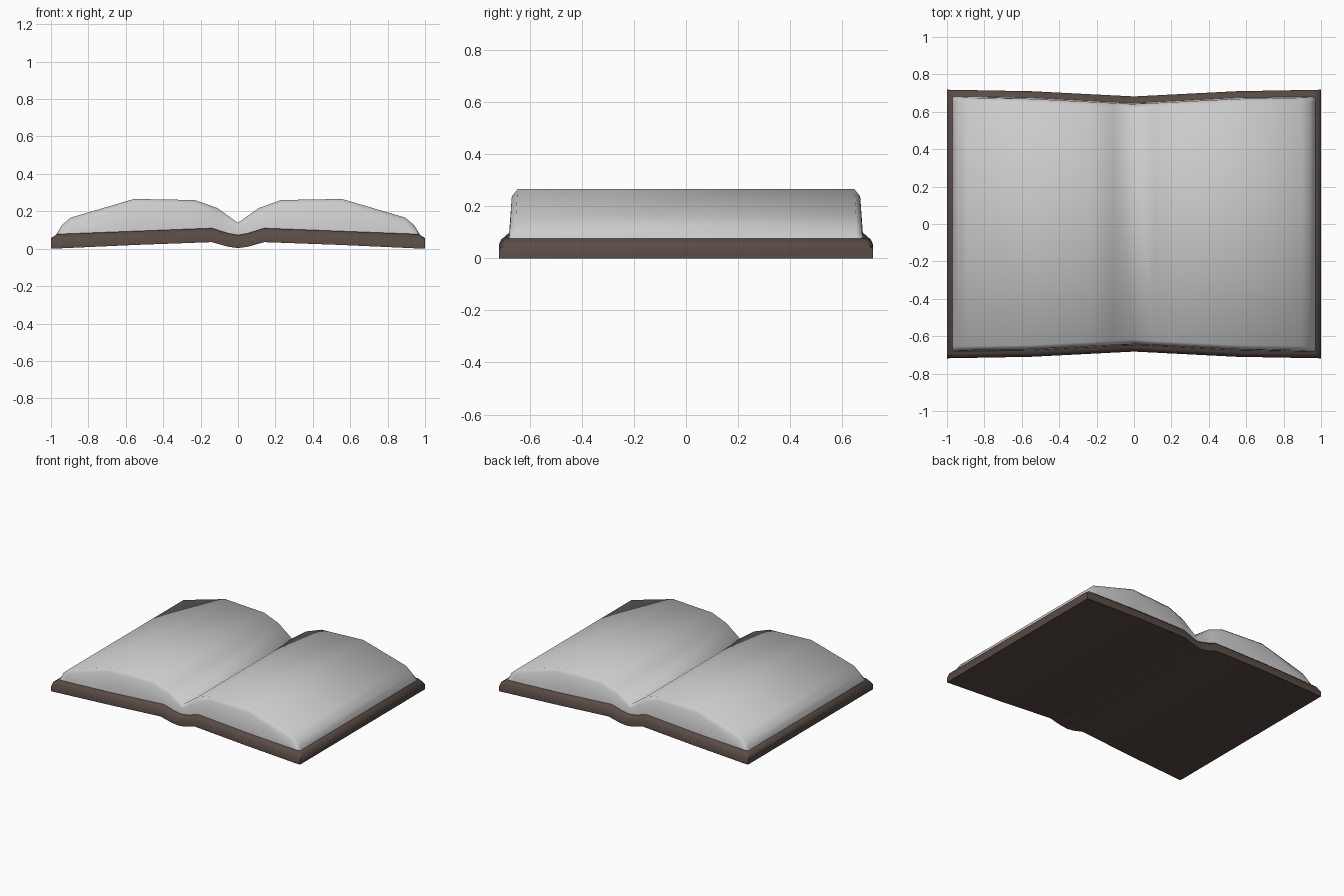
import bpy, bmesh, math

if "Cube" in bpy.data.objects:
    bpy.data.objects.remove(bpy.data.objects["Cube"])


def half_depth(x, outer):
    # ends pull inwards towards the gutter
    x = abs(x)
    pull = 0.008 * (1 - (x - 0.55) / 0.45) if x > 0.55 else 0.008 + 0.028 * (1 - x / 0.55)
    return outer - max(pull, 0)


def loft(name, stations, outer, inset, drop, taper):
    # stations: (x, bottom z, top z) for the right half, mirrored to the left
    full = [(-x, b, t) for x, b, t in reversed(stations) if x > 0] + stations
    bm = bmesh.new()
    rings = []
    for x, b, t in full:
        h = half_depth(x, outer)
        d = min(drop, (t - b) * 0.5)
        half = [(h, b), (h - taper, t - d), (h - taper - inset, t)]
        ring = half + [(-y, z) for y, z in reversed(half)]
        rings.append([bm.verts.new((x, y, z)) for y, z in ring])
    for r, s in zip(rings, rings[1:]):
        for i in range(6):
            j = (i + 1) % 6
            bm.faces.new((r[i], r[j], s[j], s[i]))
    bm.faces.new(rings[0])
    bm.faces.new(rings[-1])
    bmesh.ops.recalc_face_normals(bm, faces=bm.faces)
    mesh = bpy.data.meshes.new(name)
    bm.to_mesh(mesh)
    bm.free()
    obj = bpy.data.objects.new(name, mesh)
    bpy.context.collection.objects.link(obj)
    bpy.ops.object.select_all(action='DESELECT')
    obj.select_set(True)
    bpy.context.view_layer.objects.active = obj
    bpy.ops.object.shade_smooth_by_angle(angle=math.radians(60))
    return obj


# Cover boards with the dipped spine
cover = loft("cover", [
    (0, 0.003, 0.073), (0.055, 0.011, 0.083), (0.14, 0.035, 0.11),
    (0.55, 0.02, 0.094), (0.967, 0.001, 0.078), (1.0, 0.0, 0.057),
], outer=0.718, inset=0.025, drop=0.022, taper=0.0)
leather = bpy.data.materials.new("brown_cover")
leather.diffuse_color = (0.10, 0.07, 0.06, 1)
leather.use_nodes = True
leather.node_tree.nodes["Principled BSDF"].inputs["Base Color"].default_value = leather.diffuse_color
cover.data.materials.append(leather)

# Open page block, two swells meeting in the gutter
loft("pages", [
    (0, 0.068, 0.138), (0.11, 0.09, 0.217), (0.23, 0.095, 0.26),
    (0.555, 0.085, 0.266), (0.895, 0.075, 0.166), (0.942, 0.073, 0.125),
    (0.97, 0.07, 0.079),
], outer=0.683, inset=0.022, drop=0.028, taper=0.006)
